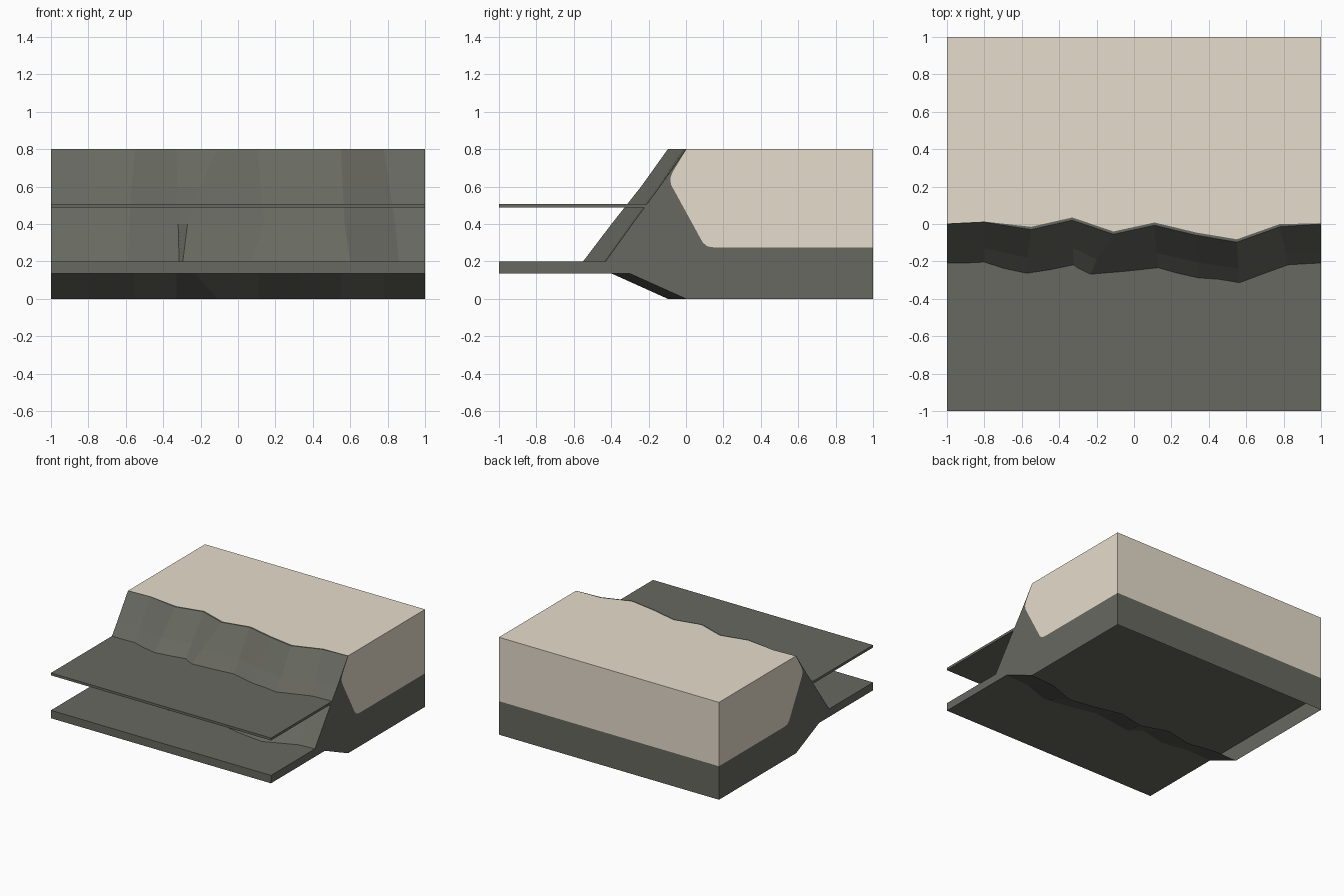
import bpy, bmesh

if "Cube" in bpy.data.objects:
    bpy.data.objects.remove(bpy.data.objects["Cube"])


def material(name, rgb):
    m = bpy.data.materials.new(name)
    m.diffuse_color = (*rgb, 1)
    m.use_nodes = True
    m.node_tree.nodes["Principled BSDF"].inputs["Base Color"].default_value = m.diffuse_color
    return m


ROCK = material("grey rock", (0.137, 0.14, 0.117))
SAND = material("pale sand", (0.79, 0.715, 0.6))


def finish(name, bm, mats):
    bmesh.ops.recalc_face_normals(bm, faces=bm.faces)
    me = bpy.data.meshes.new(name)
    bm.to_mesh(me)
    bm.free()
    for m in mats:
        me.materials.append(m)
    bpy.context.collection.objects.link(bpy.data.objects.new(name, me))


# cliff: front wall rows (height, x positions, y positions), top to bottom
X = [-1, -.8, -.55, -.33, -.11, .11, .33, .55, .78, 1]
EDGE = [.0, .01, -.03, .02, -.055, -.007, -.06, -.097, -.015, 0]
ROWS = [
    (.8, X, EDGE),
    (.6, [-1, -.8, -.57, -.325, -.2, .12, .34, .56, .81, 1],
     [-.14, -.13, -.18, -.13, -.19, -.155, -.205, -.24, -.15, -.14]),
    (.4, [-1, -.8, -.58, -.32, -.27, .14, .35, .57, .84, 1],
     [-.287, -.288, -.359, -.32, -.358, -.324, -.384, -.398, -.297, -.287]),
    (.2, [-1, -.8, -.59, -.315, -.295, .07, .36, .6, .86, 1],
     [-.43, -.43, -.49, -.42, -.5, -.45, -.52, -.55, -.44, -.43]),
    (.135, X[:4] + [-.23] + X[5:], [y - .3 for y in EDGE]),
    (0, X, EDGE),
]
SAND_LINE = .275

bm = bmesh.new()
columns = []
for i, x in enumerate(X):
    lip = .003 if i in (0, 1, 9) else .015       # thin rock rim on the top
    ring = [(x, 1, .8), (x, EDGE[i] + lip, .8)]
    ring += [(xs[i], ys[i], z) for z, xs, ys in ROWS]
    ring += [(x, 1, 0), (x, 1, SAND_LINE)]
    columns.append([bm.verts.new(p) for p in ring])

n = len(columns[0])
for a, b in zip(columns, columns[1:]):
    for j in range(n):
        if j == n - 3:                           # the underside is open
            continue
        k = (j + 1) % n
        f = bm.faces.new((a[j], a[k], b[k], b[j]))
        f.material_index = 1 if j in (0, n - 1) else 0

# side walls: sand above, rock below and along the cliff
BORDER = [(-.07, .68), (-.084, .645), (-.08, .61), (.09, .3), (.115, .28), (.15, SAND_LINE)]
for ring in (columns[0], columns[-1]):
    border = [bm.verts.new((ring[0].co.x, y, z)) for y, z in BORDER]
    bm.faces.new([ring[0], ring[1]] + border + [ring[-1]]).material_index = 1
    bm.faces.new(ring[1:] + border[::-1])
finish("cliff", bm, [ROCK, SAND])


# flat slabs: the lower one runs under the whole block, the upper one meets the wall
def ledge(name, back, z0, z1):
    bm = bmesh.new()
    bmesh.ops.create_cube(bm, size=1)
    for v in bm.verts:
        v.co = (2 * v.co.x, back if v.co.y > 0 else -1, z1 if v.co.z > 0 else z0)
    finish(name, bm, [ROCK])


ledge("lower_slab", 1, .135, .2)
ledge("upper_ledge", -.15, .487, .507)
